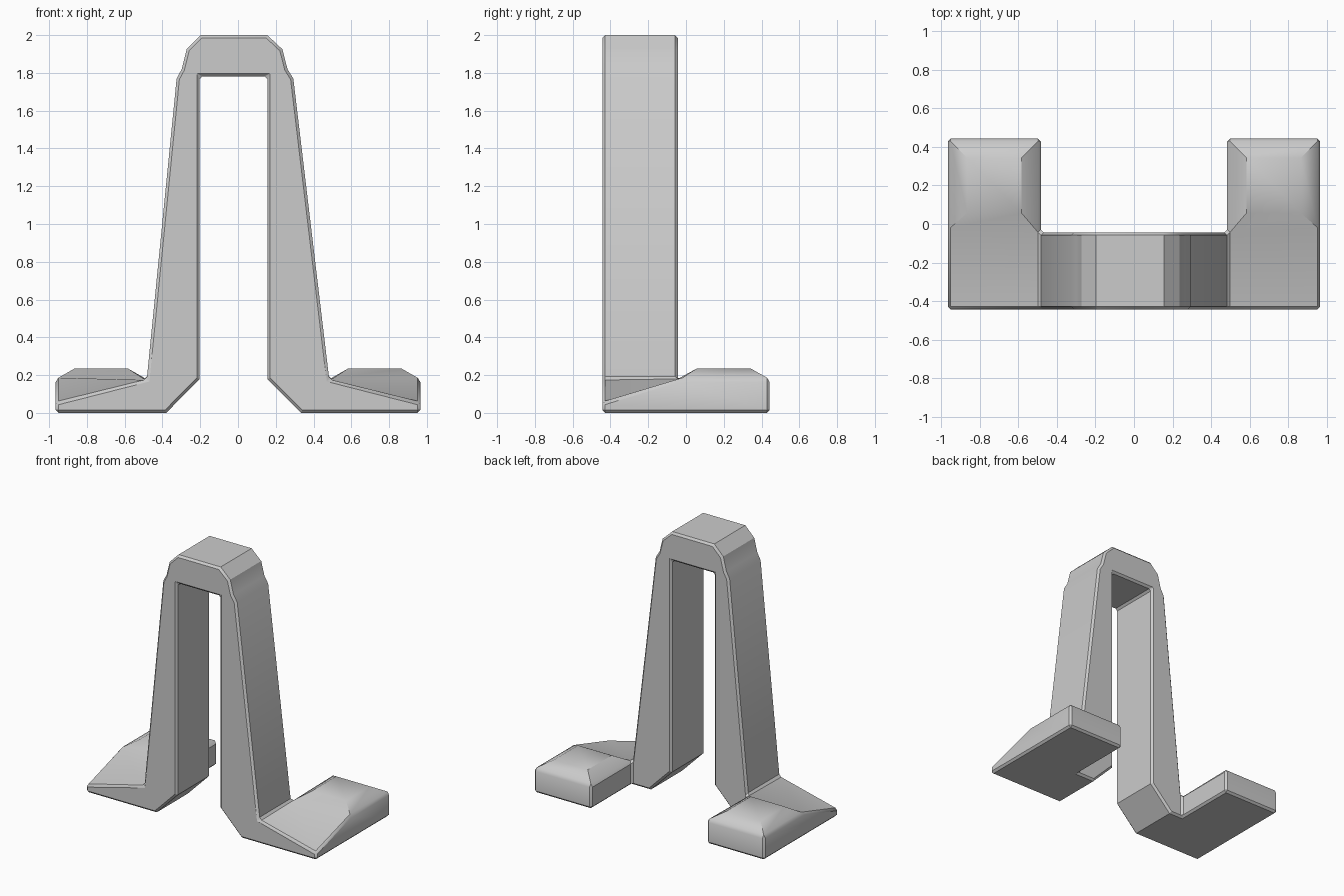
import bpy, bmesh
from mathutils import Vector

if "Cube" in bpy.data.objects:
    bpy.data.objects.remove(bpy.data.objects["Cube"])

FRONT, BACK, PAD_BACK = -0.443, -0.043, 0.443
bm = bmesh.new()

# Shared profile points in the xz plane
pts = {
    "l_toe0": (-.965, 0), "l_toe1": (-.965, .055), "l_heel0": (-.483, 0), "l_ankle": (-.483, .178),
    "l_cham": (-.38, 0), "l_in0": (-.203, .18), "l_in1": (-.203, 1.782), "l_hip": (-.325, 1.77),
    "l_neck": (-.298, 1.82), "l_sh": (-.272, 1.925), "l_top": (-.197, 2),
    "r_toe0": (.965, 0), "r_toe1": (.965, .055), "r_heel0": (.483, 0), "r_ankle": (.483, .178),
    "r_cham": (.333, 0), "r_in0": (.155, .18), "r_in1": (.155, 1.782), "r_hip": (.293, 1.77),
    "r_neck": (.262, 1.82), "r_sh": (.235, 1.925), "r_top": (.155, 2),
}
verts = {k: bm.verts.new((x, FRONT, z)) for k, (x, z) in pts.items()}

# Front faces: foot, ankle and leg on each side, then the bridge
for s in ("l_", "r_"):
    for cell in (("toe0", "heel0", "ankle", "toe1"), ("heel0", "cham", "in0", "ankle"),
                 ("ankle", "in0", "in1", "hip")):
        bm.faces.new([verts[s + n] for n in cell])
bm.faces.new([verts[n] for n in (
    "l_hip", "l_in1", "r_in1", "r_hip", "r_neck", "r_sh", "r_top", "l_top", "l_sh", "l_neck")])

# Arch depth
bmesh.ops.recalc_face_normals(bm, faces=bm.faces[:])
res = bmesh.ops.extrude_face_region(bm, geom=bm.faces[:], use_keep_orig=True)
back_verts = [g for g in res["geom"] if isinstance(g, bmesh.types.BMVert)]
for v in back_verts:
    v.co.y = BACK
    if abs(v.co.x) > .9 and v.co.z > .03:
        v.co.z = .178      # the foot rises to full height at the back
bmesh.ops.recalc_face_normals(bm, faces=bm.faces[:])

# Pads behind the feet
feet = [f for f in bm.faces if all(abs(v.co.y - BACK) < 1e-4 and abs(v.co.x) > .47 for v in f.verts)
        and abs(f.calc_center_median().x) > .6]
for f in feet:
    r = bmesh.ops.extrude_discrete_faces(bm, faces=[f])
    for v in r["faces"][0].verts:
        v.co.y = PAD_BACK
bmesh.ops.recalc_face_normals(bm, faces=bm.faces[:])

# Raised tops on the pads
tops = [f for f in bm.faces if f.normal.z > .9 and f.calc_center_median().y > .1]
bmesh.ops.inset_individual(bm, faces=tops, thickness=.1, depth=.057, use_even_offset=True)

# Merge flat neighbours so the bevel only follows real edges
bmesh.ops.dissolve_limit(bm, angle_limit=.002, verts=bm.verts[:], edges=bm.edges[:])
bmesh.ops.recalc_face_normals(bm, faces=bm.faces[:])

mesh = bpy.data.meshes.new("arch_stand")
bm.to_mesh(mesh)
bm.free()
stand = bpy.data.objects.new("arch_stand", mesh)
bpy.context.collection.objects.link(stand)

# Narrow chamfer on the sharp edges
bev = stand.modifiers.new("edge_chamfer", "BEVEL")
bev.width, bev.segments = .015, 1
bev.limit_method, bev.angle_limit = "ANGLE", .87

bpy.context.view_layer.objects.active = stand
stand.select_set(True)
bpy.ops.object.modifier_apply(modifier=bev.name)
bpy.ops.object.shade_smooth_by_angle(angle=.54)
